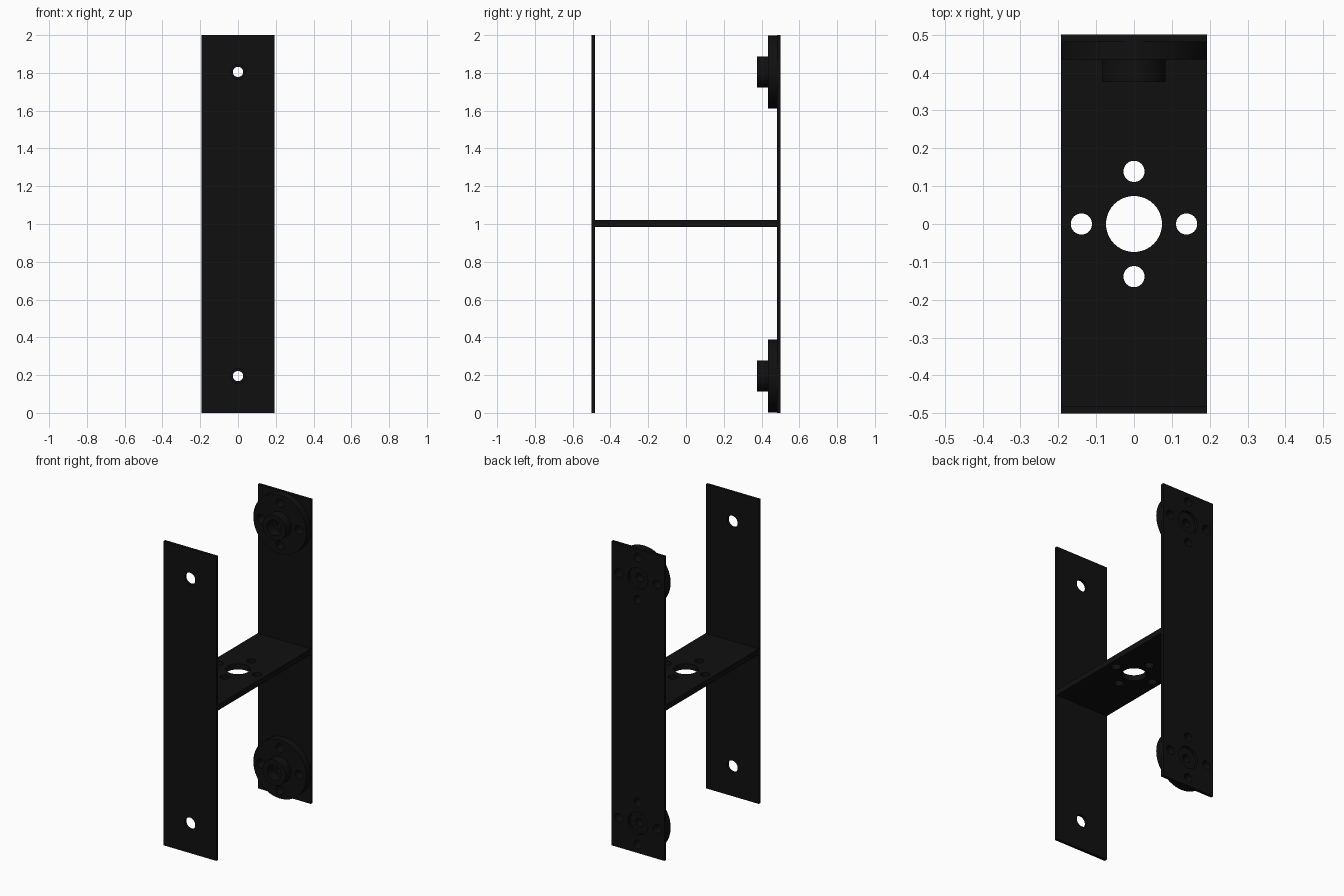
import bpy, bmesh, math
from mathutils import Matrix, Vector

if "Cube" in bpy.data.objects:
    bpy.data.objects.remove(bpy.data.objects["Cube"], do_unlink=True)

black = bpy.data.materials.new("matte black")
black.use_nodes = True
COLOUR = (0.005, 0.005, 0.005, 1)
black.diffuse_color = COLOUR
bsdf = black.node_tree.nodes["Principled BSDF"]
bsdf.inputs["Base Color"].default_value = COLOUR
bsdf.inputs["Roughness"].default_value = 0.8

HALF_W = 0.193      # half width of the strips
PLATE_T = 0.019     # strip thickness
HUB_Z = (0.195, 1.805)
PITCH = 0.139       # screw circle radius
SCREW_R = 0.028


def make_object(name, bm):
    bmesh.ops.recalc_face_normals(bm, faces=bm.faces)
    mesh = bpy.data.meshes.new(name)
    bm.to_mesh(mesh)
    bm.free()
    mesh.materials.append(black)
    ob = bpy.data.objects.new(name, mesh)
    bpy.context.collection.objects.link(ob)
    return ob


def box(name, lo, hi):
    lo, hi = Vector(lo), Vector(hi)
    bm = bmesh.new()
    bmesh.ops.create_cube(bm, size=1, matrix=Matrix.Translation((lo + hi) / 2)
                          @ Matrix.Diagonal((*(hi - lo), 1)))
    return make_object(name, bm)


def drill(ob, holes, axis):
    """Cut round holes, given as (centre, radius), along one axis."""
    bm = bmesh.new()
    turn = Matrix.Rotation(math.pi / 2, 4, 'X') if axis == 'Y' else Matrix()
    for centre, r in holes:
        bmesh.ops.create_cone(bm, cap_ends=True, segments=40, radius1=r, radius2=r,
                              depth=0.16, matrix=Matrix.Translation(centre) @ turn)
    cutter = make_object("hole_cutter", bm)
    cutter.hide_render = True
    mod = ob.modifiers.new("holes", 'BOOLEAN')
    mod.operation, mod.solver, mod.object = 'DIFFERENCE', 'EXACT', cutter
    deps = bpy.context.evaluated_depsgraph_get()
    cut = bpy.data.meshes.new_from_object(ob.evaluated_get(deps))
    ob.modifiers.clear()
    ob.data = cut
    bpy.data.objects.remove(cutter, do_unlink=True)


def screw_circle(centre, axis):
    """Four screw holes around a centre."""
    holes = []
    for k in range(4):
        a, b = PITCH * math.cos(k * math.pi / 2), PITCH * math.sin(k * math.pi / 2)
        offset = Vector((a, 0, b)) if axis == 'Y' else Vector((a, b, 0))
        holes.append((Vector(centre) + offset, SCREW_R))
    return holes


def smooth(ob):
    bpy.ops.object.select_all(action='DESELECT')
    ob.select_set(True)
    bpy.context.view_layer.objects.active = ob
    bpy.ops.object.shade_smooth_by_angle(angle=math.radians(30))


# Upright strips, front and back
front = box("front_strip", (-HALF_W, -0.5, 0), (HALF_W, -0.5 + PLATE_T, 2))
drill(front, [(Vector((0, -0.49, z)), 0.039) for z in HUB_Z], 'Y')

back = box("back_strip", (-HALF_W, 0.5 - PLATE_T, 0), (HALF_W, 0.5, 2))
back_holes = []
for z in HUB_Z:
    back_holes += [(Vector((0, 0.49, z)), 0.072)] + screw_circle((0, 0.49, z), 'Y')
drill(back, back_holes, 'Y')

# Cross plate joining the strips
cross = box("cross_plate", (-HALF_W, -0.5 + PLATE_T, 0.983), (HALF_W, 0.5 - PLATE_T, 1.02))
drill(cross, [(Vector((0, 0, 1)), 0.074)] + screw_circle((0, 0, 1), 'Z'), 'Z')

# Flanged hubs: (radius, y) profile turned about the y axis
PROFILE = [(0.027, 0.481), (0.193, 0.481), (0.193, 0.435), (0.083, 0.435),
           (0.083, 0.375), (0.05, 0.375), (0.05, 0.435), (0.027, 0.435)]
for label, z in zip(("lower", "upper"), HUB_Z):
    bm = bmesh.new()
    verts = [bm.verts.new((r, y, z)) for r, y in PROFILE]
    edges = [bm.edges.new((verts[i - 1], verts[i])) for i in range(len(verts))]
    bmesh.ops.spin(bm, geom=verts + edges, cent=(0, 0, z), axis=(0, 1, 0),
                   angle=2 * math.pi, steps=64, use_merge=True)
    bmesh.ops.remove_doubles(bm, verts=bm.verts, dist=1e-5)
    hub = make_object(label + "_hub", bm)
    drill(hub, screw_circle((0, 0.46, z), 'Y'), 'Y')
    smooth(hub)

for ob in (front, back, cross):
    smooth(ob)
